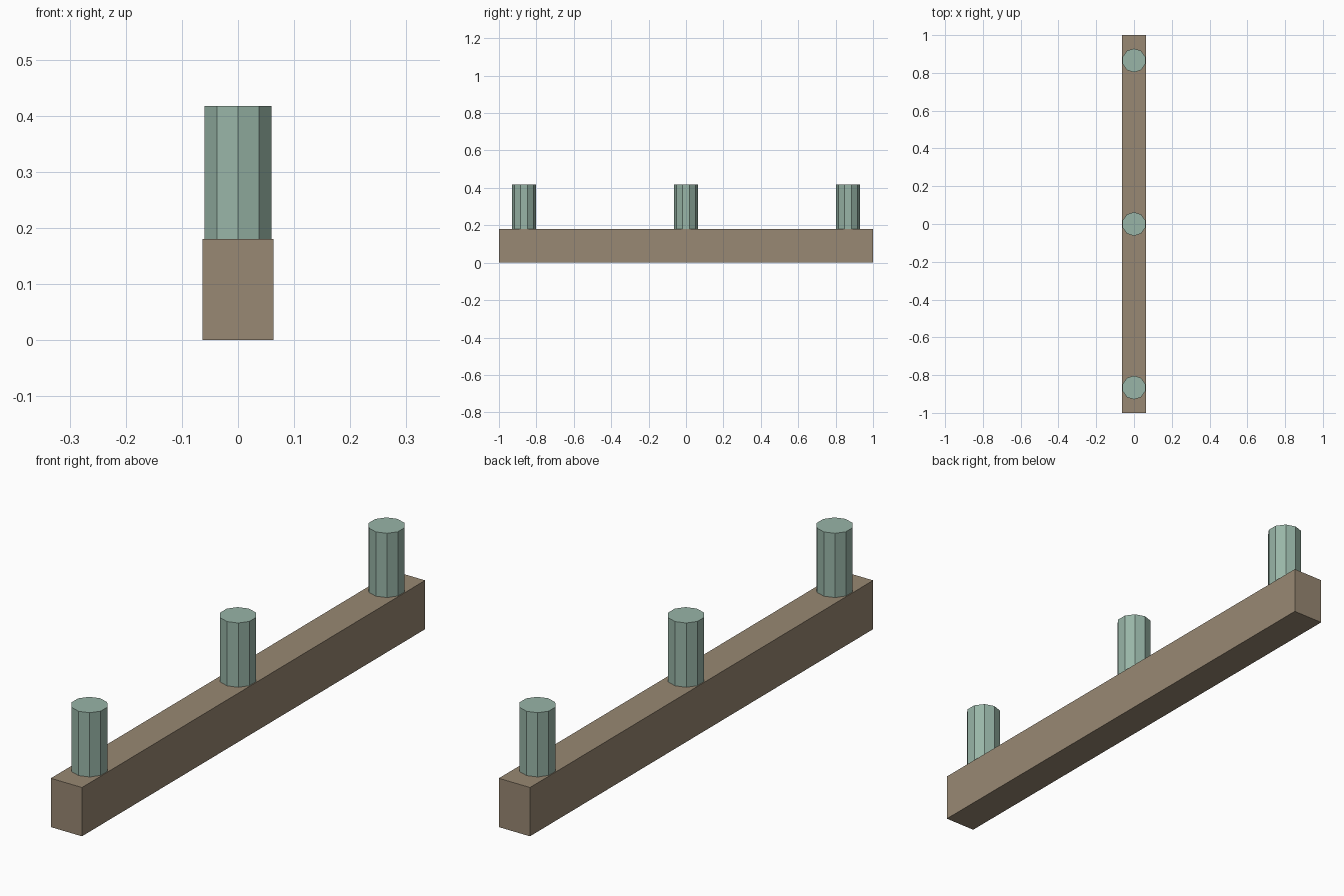
import bpy

BEAM_W, BEAM_L, BEAM_H = 0.127, 2.0, 0.18
PEG_R, PEG_TOP = 0.063, 0.417
PEG_SPACING = 0.866

cube = bpy.data.objects.get("Cube")
if cube:
    bpy.data.objects.remove(cube, do_unlink=True)


def srgb_to_linear(c):
    c /= 255
    return c / 12.92 if c <= 0.04045 else ((c + 0.055) / 1.055) ** 2.4


def make_material(name, rgb):
    colour = (*[srgb_to_linear(c) for c in rgb], 1)
    mat = bpy.data.materials.new(name)
    mat.use_nodes = True
    mat.diffuse_color = colour
    mat.node_tree.nodes["Principled BSDF"].inputs["Base Color"].default_value = colour
    return mat


def finish(name, mat):
    obj = bpy.context.object
    obj.name = obj.data.name = name
    obj.data.materials.append(mat)
    return obj


wood = make_material("brown wood", (152, 136, 115))
green = make_material("pale green", (152, 181, 167))

# Long beam lying on the ground
bpy.ops.mesh.primitive_cube_add(size=1, location=(0, 0, BEAM_H / 2))
beam = finish("beam", wood)
beam.scale = (BEAM_W, BEAM_L, BEAM_H)
bpy.ops.object.transform_apply(location=False, rotation=False, scale=True)

# Ten-sided pegs standing on the beam
for name, step in (("front_peg", -1), ("middle_peg", 0), ("back_peg", 1)):
    bpy.ops.mesh.primitive_cylinder_add(
        vertices=10, radius=PEG_R, depth=PEG_TOP - BEAM_H,
        location=(0, step * PEG_SPACING, (PEG_TOP + BEAM_H) / 2))
    finish(name, green)
